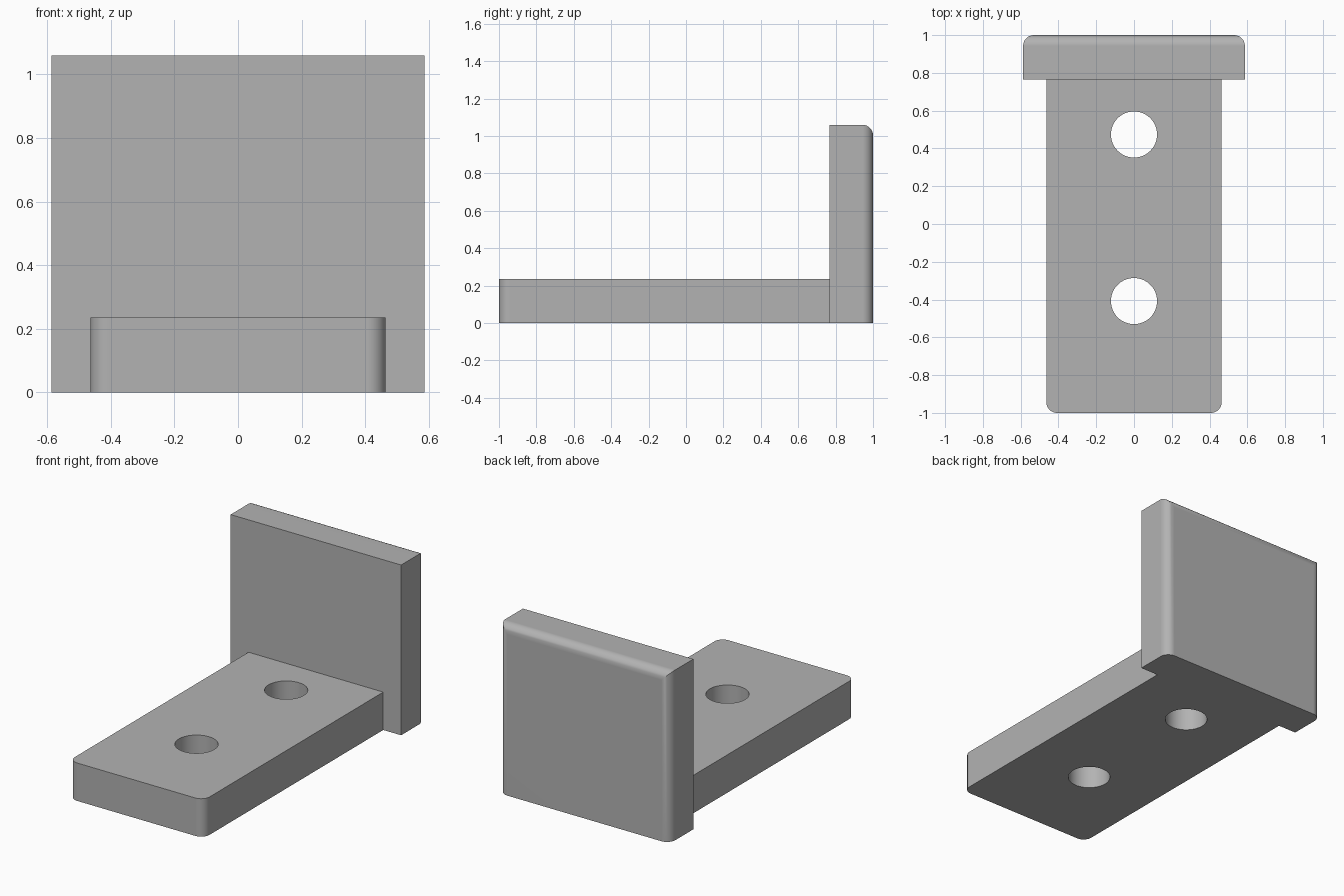
import bpy, bmesh, math
from mathutils import Matrix, Vector

if "Cube" in bpy.data.objects:
    bpy.data.objects.remove(bpy.data.objects["Cube"])

FILLET = 0.057
grey = bpy.data.materials.new("plain_grey")
grey.diffuse_color = (0.45, 0.45, 0.45, 1)
grey.use_nodes = True
grey.node_tree.nodes["Principled BSDF"].inputs["Base Color"].default_value = grey.diffuse_color


def make_object(name, bm):
    mesh = bpy.data.meshes.new(name)
    bm.to_mesh(mesh)
    bm.free()
    mesh.materials.append(grey)
    obj = bpy.data.objects.new(name, mesh)
    bpy.context.collection.objects.link(obj)
    return obj


def filleted_box(name, lo, hi, is_rounded):
    """Box from lo to hi; edges whose midpoint direction passes is_rounded get a fillet."""
    lo, hi = Vector(lo), Vector(hi)
    centre, size = (lo + hi) / 2, hi - lo
    bm = bmesh.new()
    bmesh.ops.create_cube(bm, size=1)
    # Midpoint of each unit-cube edge, as -1 / 0 / 1 per axis
    edges = [e for e in bm.edges
             if is_rounded(*(round(c) for c in (e.verts[0].co + e.verts[1].co)))]
    for v in bm.verts:
        v.co = centre + v.co * size
    bmesh.ops.bevel(bm, geom=edges, offset=FILLET, offset_type='OFFSET',
                    segments=8, profile=0.5, affect='EDGES')
    return make_object(name, bm)


def combine(target, other, operation):
    mod = target.modifiers.new(operation.title(), 'BOOLEAN')
    mod.operation, mod.solver, mod.object = operation, 'EXACT', other
    bpy.context.view_layer.objects.active = target
    bpy.ops.object.modifier_apply(modifier=mod.name)
    bpy.data.objects.remove(other)


# Upright plate: rounded back edges on the two sides and along the top
bracket = filleted_box("bracket", (-0.587, 0.766, 0), (0.587, 1, 1.06),
                       lambda x, y, z: y == 1 and (x != 0 or z == 1))

# Flat base: rounded vertical front corners, running into the plate
base = filleted_box("base", (-0.464, -1, 0), (0.464, 0.85, 0.236),
                    lambda x, y, z: y == -1 and x != 0)
combine(bracket, base, 'UNION')

# Two screw holes through the base
for y in (0.474, -0.408):
    bm = bmesh.new()
    bmesh.ops.create_cone(bm, cap_ends=True, segments=64, radius1=0.122, radius2=0.122,
                          depth=0.6, matrix=Matrix.Translation((0, y, 0.118)))
    cutter = make_object("hole_cutter", bm)
    cutter.hide_render = True
    combine(bracket, cutter, 'DIFFERENCE')

# Smooth fillets and holes, crisp edges, flat large faces
bracket.select_set(True)
bpy.ops.object.shade_smooth_by_angle(angle=math.radians(30))
weighted = bracket.modifiers.new("Weighted Normal", 'WEIGHTED_NORMAL')
weighted.keep_sharp = True
